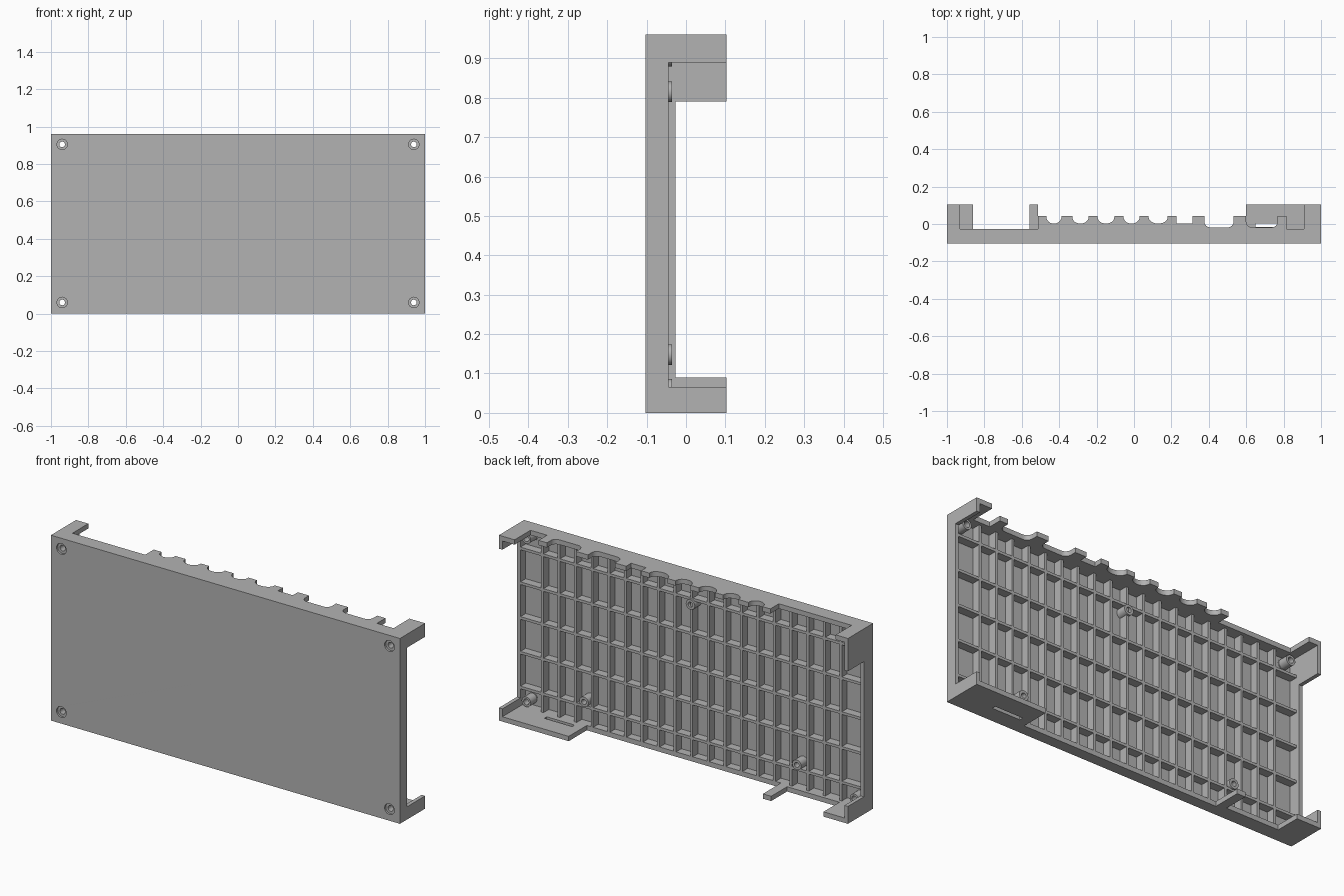
import bpy, bmesh, math

if "Cube" in bpy.data.objects:
    bpy.data.objects.remove(bpy.data.objects["Cube"])

D = 0.103          # half depth
FLOOR = -0.088     # inner face of the front panel
RIB = -0.045       # rib tops
RIM = -0.027       # tall rim
H = 0.96
T = 0.025          # shelf thickness

grey = bpy.data.materials.new("plain grey")
grey.diffuse_color = (0.45, 0.45, 0.45, 1)
grey.use_nodes = True
grey.node_tree.nodes["Principled BSDF"].inputs["Base Color"].default_value = grey.diffuse_color


def finish(name, bm):
    bmesh.ops.remove_doubles(bm, verts=bm.verts, dist=1e-5)
    bmesh.ops.recalc_face_normals(bm, faces=bm.faces)
    me = bpy.data.meshes.new(name)
    bm.to_mesh(me)
    bm.free()
    me.materials.append(grey)
    ob = bpy.data.objects.new(name, me)
    bpy.context.collection.objects.link(ob)
    return ob


def boxes(name, items):
    """One object from boxes given as (x0, x1, y0, y1, z0, z1)."""
    bm = bmesh.new()
    for x0, x1, y0, y1, z0, z1 in items:
        vs = bmesh.ops.create_cube(bm, size=1)["verts"]
        for v in vs:
            v.co = (x1 if v.co.x > 0 else x0,
                    y1 if v.co.y > 0 else y0,
                    z1 if v.co.z > 0 else z0)
    return finish(name, bm)


def slab(name, loops, a, b, upright=False):
    """Extrude a filled outline with holes from a to b."""
    cu = bpy.data.curves.new(name, "CURVE")
    cu.dimensions = "2D"
    cu.fill_mode = "BOTH"
    cu.extrude = (b - a) / 2
    for pts in loops:
        sp = cu.splines.new("POLY")
        sp.points.add(len(pts) - 1)
        for p, (u, v) in zip(sp.points, pts):
            p.co = (u, v, 0, 1)
        sp.use_cyclic_u = True
    tmp = bpy.data.objects.new(name + " outline", cu)
    bpy.context.collection.objects.link(tmp)
    bpy.context.view_layer.update()
    dg = bpy.context.evaluated_depsgraph_get()
    me = bpy.data.meshes.new_from_object(tmp.evaluated_get(dg))
    bm = bmesh.new()
    bm.from_mesh(me)
    bpy.data.objects.remove(tmp)
    bpy.data.meshes.remove(me)
    for v in bm.verts:
        u, w, d = v.co.x, v.co.y, v.co.z + (a + b) / 2
        v.co = (u, d, w) if upright else (u, w, d)
    return finish(name, bm)


def circle(cx, cy, r, n=24):
    return [(cx + r * math.cos(math.tau * i / n), cy + r * math.sin(math.tau * i / n))
            for i in range(n)]


def boss(name, x, z, profile, n=24):
    """Closed ring: profile points are (radius, y)."""
    bm = bmesh.new()
    rings = [[bm.verts.new((x + r * math.cos(math.tau * i / n), y,
                            z + r * math.sin(math.tau * i / n))) for i in range(n)]
             for r, y in profile]
    for k, ring in enumerate(rings):
        nxt = rings[(k + 1) % len(rings)]
        for i in range(n):
            j = (i + 1) % n
            bm.faces.new((ring[i], ring[j], nxt[j], nxt[i]))
    return finish(name, bm)


# front panel with four screw holes
corners = [(sx * 0.94, z) for sx in (-1, 1) for z in (0.06, 0.905)]
slab("front_panel", [[(-1, 0), (1, 0), (1, H), (-1, H)]] +
     [circle(x, z, 0.028) for x, z in corners], -D, FLOOR, True)

# corner screw bosses and inner mounting bosses
for x, z in corners:
    boss("corner_boss", x, z, [(0.015, -0.093), (0.029, -0.093), (0.029, -0.086),
                               (0.026, -0.086), (0.026, -0.035), (0.015, -0.035)])
for x, z in ((0, 0.815), (0.61, 0.148), (-0.61, 0.148)):
    boss("mounting_boss", x, z, [(0.013, FLOOR - 0.005), (0.026, FLOOR - 0.005),
                                 (0.026, -0.035), (0.013, -0.035)])

# stiffening ribs
boxes("vertical_ribs", [(k * 0.095 - 0.007, k * 0.095 + 0.007, FLOOR, RIB, T, H - T)
                        for k in range(-9, 10)])
boxes("horizontal_ribs", [(-0.98, 0.98, FLOOR, RIB, 0.48 + k * 0.18 - 0.007, 0.48 + k * 0.18 + 0.007)
                          for k in range(-2, 3)])

# side walls with raised ends
W = 0.02
boxes("left_wall", [(-1, -1 + W, FLOOR, RIM, 0, H),
                    (-1, -1 + W, RIM, D, 0, 0.09),
                    (-1, -1 + W, RIM, D, 0.79, H)])
boxes("right_wall", [(1 - W, 1, FLOOR, RIB, 0, H),
                     (1 - W, 1, RIB, D, 0, 0.066),
                     (1 - W, 1, RIB, D, 0.89, H)])


# top shelf with cable cut-outs along its back edge
def notch(x0, x1, bottom, kind):
    top = 0.043
    if kind == "flat":
        return [(x0, top), (x0, bottom), (x1, bottom), (x1, top)]
    c, r, h = (x0 + x1) / 2, (x1 - x0) / 2, top - bottom
    if kind == "round":
        return [(x0, top)] + [(c - r * math.cos(math.pi * i / 12),
                               bottom + 0.035 * (1 - math.sin(math.pi * i / 12)))
                              for i in range(13)] + [(x1, top)]
    f = 0.03       # filleted trough
    arc = [(f * (1 - math.cos(math.pi * i / 12)), bottom + f * (1 - math.sin(math.pi * i / 12)))
           for i in range(7)]
    return ([(x0, top)] + [(x0 + dx, y) for dx, y in arc] +
            [(x1 - dx, y) for dx, y in reversed(arc)] + [(x1, top)])


edge = [(-1, FLOOR), (-1, D), (-0.93, D), (-0.93, RIM), (-0.513, RIM), (-0.513, 0.043)]
for x0, x1 in ((-0.468, -0.388), (-0.33, -0.243), (-0.195, -0.105),
               (-0.056, 0.03), (0.078, 0.18)):
    edge += notch(x0, x1, 0.002, "round")
edge += notch(0.227, 0.313, 0.002, "flat")
edge += notch(0.377, 0.532, -0.018, "trough")
edge += notch(0.60, 0.767, -0.018, "trough")
edge += [(0.815, 0.043), (0.815, RIM), (0.91, RIM), (0.91, D), (1, D), (1, FLOOR)]
slab("top_shelf", [edge], H - T, H)

# bottom shelf with corner lug, narrow tab and slotted ledge
bottom = [(-1, FLOOR), (-1, D), (-0.86, D), (-0.86, RIM), (-0.56, RIM), (-0.56, D),
          (-0.513, D), (-0.513, RIB), (0.6, RIB), (0.6, D), (1, D), (1, FLOOR)]
slot = [(0.65, -0.016), (0.81, -0.016), (0.81, 0.004), (0.65, 0.004)]
slab("bottom_shelf", [bottom, slot], 0, T)

# crisp edges, smooth round parts
for ob in bpy.context.scene.objects:
    ob.select_set(True)
    bpy.context.view_layer.objects.active = ob
bpy.ops.object.shade_smooth_by_angle(angle=math.radians(30))
